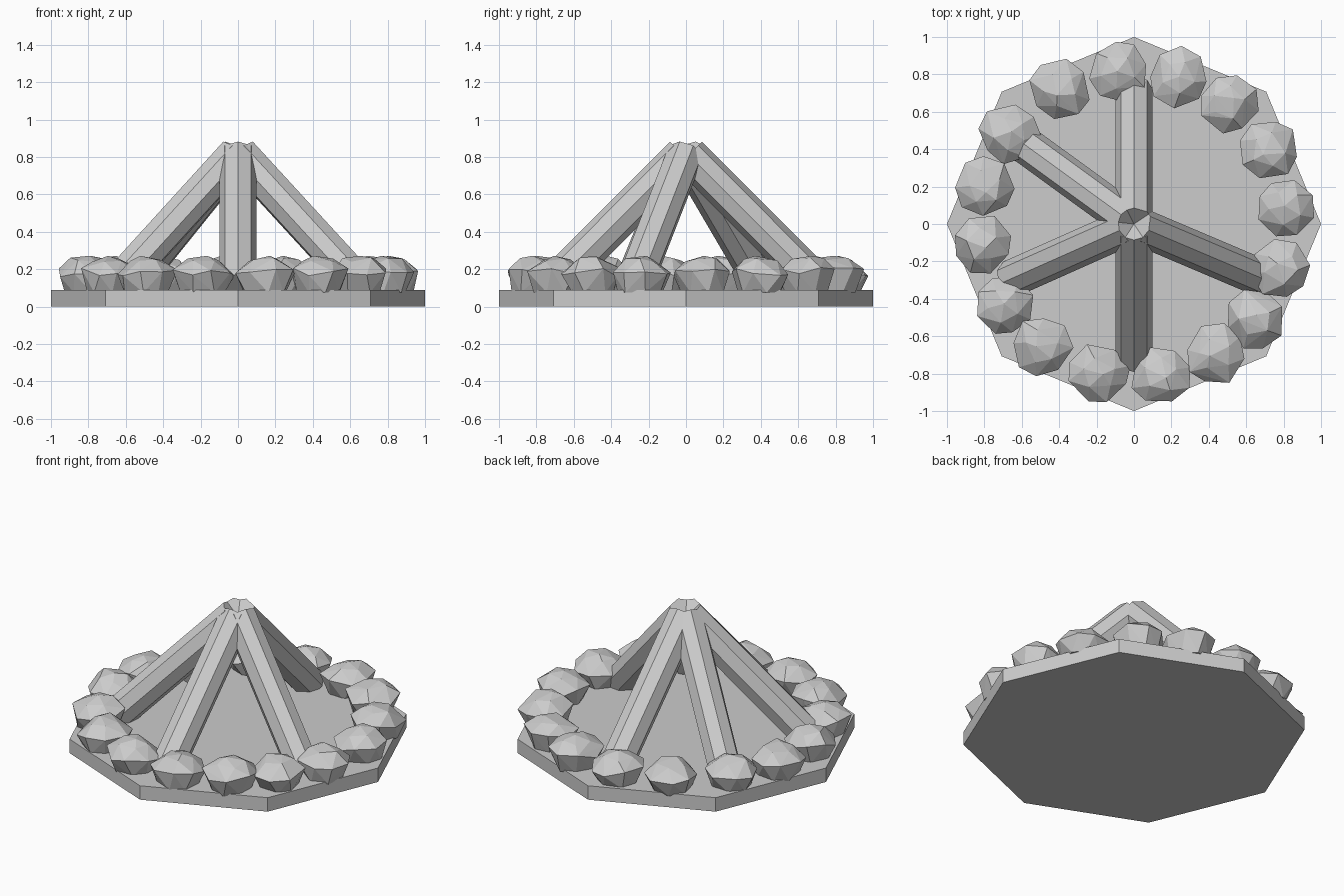
import bpy, bmesh, random
from math import sin, cos, pi, radians
from mathutils import Vector, Matrix

random.seed(7)

old = bpy.data.objects.get("Cube")
if old:
    bpy.data.objects.remove(old, do_unlink=True)

# One plain grey for everything
grey = bpy.data.materials.new("plain_grey")
grey.use_nodes = True
colour = (0.604, 0.604, 0.604, 1)
grey.diffuse_color = colour
grey.node_tree.nodes["Principled BSDF"].inputs["Base Color"].default_value = colour


def finish(bm, name):
    bmesh.ops.recalc_face_normals(bm, faces=bm.faces)
    mesh = bpy.data.meshes.new(name)
    bm.to_mesh(mesh)
    bm.free()
    mesh.materials.append(grey)
    obj = bpy.data.objects.new(name, mesh)
    bpy.context.collection.objects.link(obj)
    return obj


def prism(name, sides, radius, start, end, roll=0):
    """Straight prism between two points."""
    start, end = Vector(start), Vector(end)
    axis = end - start
    bm = bmesh.new()
    bmesh.ops.create_cone(bm, cap_ends=True, segments=sides, radius1=radius,
                          radius2=radius, depth=axis.length)
    turn = axis.to_track_quat("Z", "Y").to_matrix().to_4x4()
    bm.transform(Matrix.Translation((start + end) / 2) @ turn @ Matrix.Rotation(roll, 4, "Z"))
    return finish(bm, name)


def stone(name, angle):
    """Faceted rock: the hull of uneven rings with a flat underside."""
    centre = Vector((0.82 * cos(angle), 0.82 * sin(angle), 0))
    spin = random.uniform(0, 2 * pi)
    bm = bmesh.new()
    # sides, radius, height, height jitter
    for n, r, z, dz in ((7, 0.12, 0.075, 0), (8, 0.162, 0.185, 0.025), (5, 0.09, 0.25, 0.012)):
        for i in range(n):
            a = spin + 2 * pi * (i + random.uniform(-0.15, 0.15)) / n
            rr = r * random.uniform(0.92, 1.06)
            bm.verts.new(centre + Vector((rr * cos(a), rr * sin(a), z + random.uniform(-dz, dz))))
    bm.verts.new(centre + Vector((random.uniform(-0.03, 0.03), random.uniform(-0.03, 0.03), 0.272)))
    hull = bmesh.ops.convex_hull(bm, input=bm.verts)
    loose = [v for v in hull["geom_interior"] if isinstance(v, bmesh.types.BMVert)]
    bmesh.ops.delete(bm, geom=loose, context="VERTS")
    return finish(bm, name)


# Eight-sided ground slab
prism("base", 8, 1.0, (0, 0, 0), (0, 0, 0.09))

# Leaning logs meeting at the top
for i, deg in enumerate((90, 144, 204, 270, 337)):
    a = radians(deg)
    prism(f"log_{i + 1}", 8, 0.1, (0.72 * cos(a), 0.72 * sin(a), 0.105),
          (0.015 * cos(a), 0.015 * sin(a), 0.812))

# Ring of stones
stone_angles = (6, 29, 52, 73, 96, 119, 144, 166, 188, 212, 233, 257, 280, 302, 322, 343)
for i, deg in enumerate(stone_angles):
    stone(f"stone_{i + 1}", radians(deg))
